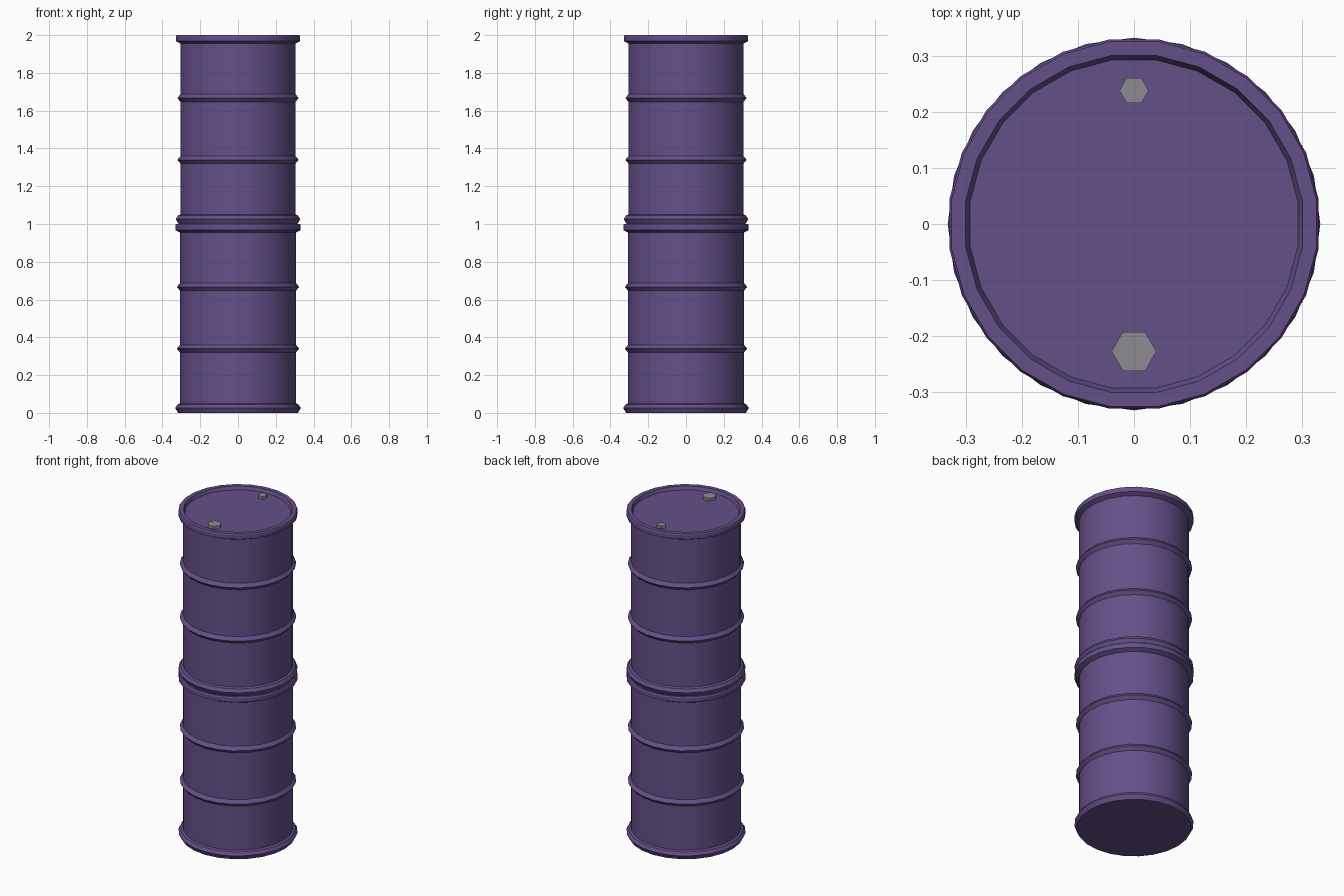
import bpy, bmesh, math

if "Cube" in bpy.data.objects:
    bpy.data.objects.remove(bpy.data.objects["Cube"])

SIDES = 24


def material(name, rgb):
    m = bpy.data.materials.new(name)
    m.diffuse_color = (*rgb, 1)
    m.use_nodes = True
    m.node_tree.nodes["Principled BSDF"].inputs["Base Color"].default_value = m.diffuse_color
    return m


purple = material("purple_paint", (0.127, 0.080, 0.250))
grey = material("grey_metal", (0.27, 0.26, 0.29))


def lathe(name, profile, sides, phase, loc, mat):
    """Closed solid of revolution from (radius, z) points, capped at both ends."""
    bm = bmesh.new()
    rings = []
    for r, z in profile:
        angles = [phase + 2 * math.pi * i / sides for i in range(sides)]
        rings.append([bm.verts.new((r * math.cos(a), r * math.sin(a), z)) for a in angles])
    for a, b in zip(rings, rings[1:]):
        for i in range(sides):
            j = (i + 1) % sides
            bm.faces.new((a[i], a[j], b[j], b[i]))
    bm.faces.new(rings[0][::-1])
    bm.faces.new(rings[-1])
    me = bpy.data.meshes.new(name)
    bm.to_mesh(me)
    bm.free()
    me.materials.append(mat)
    ob = bpy.data.objects.new(name, me)
    ob.location = loc
    bpy.context.collection.objects.link(ob)
    bpy.ops.object.select_all(action='DESELECT')
    ob.select_set(True)
    bpy.context.view_layer.objects.active = ob
    bpy.ops.object.shade_smooth_by_angle(angle=math.radians(25))
    return ob


# Drum profile: bottom chime, two rolling hoops, top chime, recessed lid
R = 0.307
profile = [(0.318, 0.0), (0.332, 0.026), (0.320, 0.045), (R, 0.05)]
for z in (0.34, 0.667):
    profile += [(R, z - 0.02), (0.324, z), (R, z + 0.02)]
profile += [(R, 0.955), (0.332, 0.968), (0.332, 0.992), (0.328, 1.0),
            (0.303, 1.0), (0.295, 0.98)]

# Two stacked drums, the lower one turned by half a side
for label, base, turn in (("lower", 0.0, 0.0), ("upper", 1.0, 0.5)):
    phase = 2 * math.pi / SIDES * turn
    lathe(label + "_drum", profile, SIDES, phase, (0, 0, base), purple)
    # Hexagonal bungs on the lid
    for size, r, y in (("large", 0.040, -0.227), ("small", 0.026, 0.238)):
        lathe(f"{label}_{size}_bung", [(r, 0), (r, 0.018)], 6, 0,
              (0, y, base + 0.979), grey)
